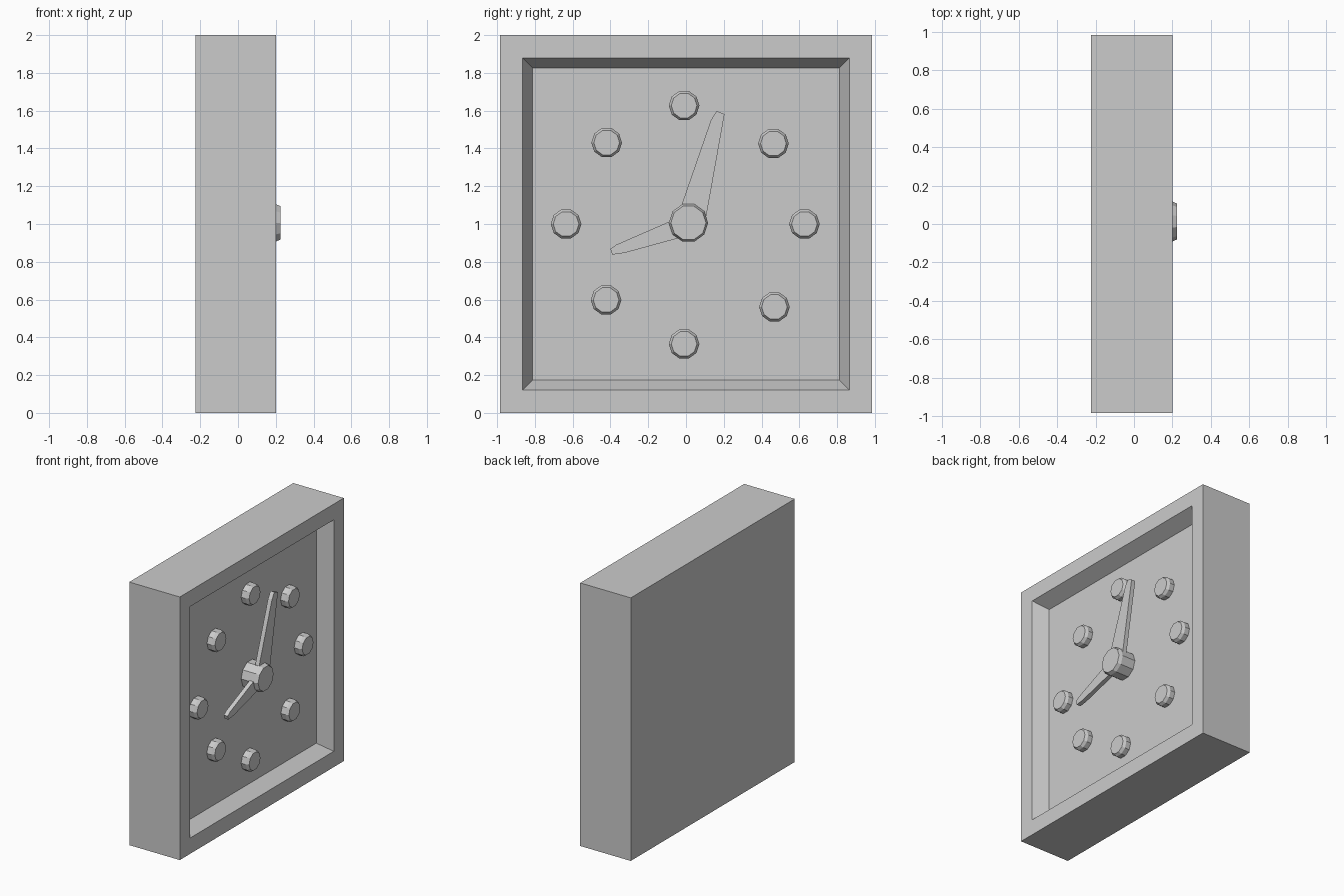
import bpy, bmesh
from math import cos, sin, tau

if "Cube" in bpy.data.objects:
    bpy.data.objects.remove(bpy.data.objects["Cube"])


def finish(bm, name):
    bmesh.ops.recalc_face_normals(bm, faces=bm.faces[:])
    mesh = bpy.data.meshes.new(name)
    bm.to_mesh(mesh)
    bm.free()
    obj = bpy.data.objects.new(name, mesh)
    bpy.context.collection.objects.link(obj)
    return obj


def loft(name, rings):
    """Join outlines (x, [(y, z), ...]) into a closed solid along x."""
    bm = bmesh.new()
    loops = [[bm.verts.new((x, y, z)) for y, z in pts] for x, pts in rings]
    n = len(loops[0])
    for a, b in zip(loops, loops[1:]):
        for i in range(n):
            j = (i + 1) % n
            bm.faces.new((a[i], a[j], b[j], b[i]))
    bm.faces.new(loops[0][::-1])
    bm.faces.new(loops[-1])
    return finish(bm, name)


def stud(name, y, z, profile, sides=10):
    """Faceted round knob from (x, radius) profile points."""
    angles = [tau * i / sides for i in range(sides)]
    loft(name, [(x, [(y + r * cos(a), z + r * sin(a)) for a in angles])
                for x, r in profile])


# Case: square box with a sloped recess on the +x face
FLOOR = 0.09
bm = bmesh.new()
bmesh.ops.create_cube(bm, size=1)
for v in bm.verts:
    v.co = (0.2 if v.co.x > 0 else -0.225, v.co.y * 1.97, (v.co.z + 0.5) * 2)
bm.normal_update()
face = max(bm.faces, key=lambda f: f.normal.x)
bmesh.ops.inset_region(bm, faces=[face], thickness=0.17)
bmesh.ops.inset_region(bm, faces=[face], thickness=0.075)
for v in face.verts:
    v.co.x = FLOOR
finish(bm, "clock_case")

# Hour markers, slightly unevenly placed
markers = [(-0.01, 1.627), (0.463, 1.426), (0.627, 1.0), (0.468, 0.561),
           (-0.01, 0.365), (-0.423, 0.598), (-0.635, 1.0), (-0.42, 1.431)]
for i, (y, z) in enumerate(markers):
    stud(f"hour_marker_{i + 1}", y, z,
         [(FLOOR - 0.01, 0.081), (0.128, 0.081), (0.148, 0.068)])

# Centre hub
stud("hub", 0.013, 1.006, [(FLOOR - 0.01, 0.104), (0.2, 0.104), (0.225, 0.093)])

# Hands: flat tapered blades running into the hub
hands = {
    "minute_hand": [(0.0, 1.03), (0.095, 1.0), (0.108, 1.045), (0.204, 1.582),
                    (0.162, 1.598), (0.132, 1.55), (-0.022, 1.105)],
    "hour_hand": [(0.03, 0.96), (0.03, 1.05), (-0.09, 1.012), (-0.37, 0.89),
                  (-0.4, 0.868), (-0.39, 0.838), (-0.325, 0.847), (-0.04, 0.925)],
}
for name, outline in hands.items():
    loft(name, [(0.16, outline), (0.193, outline)])
